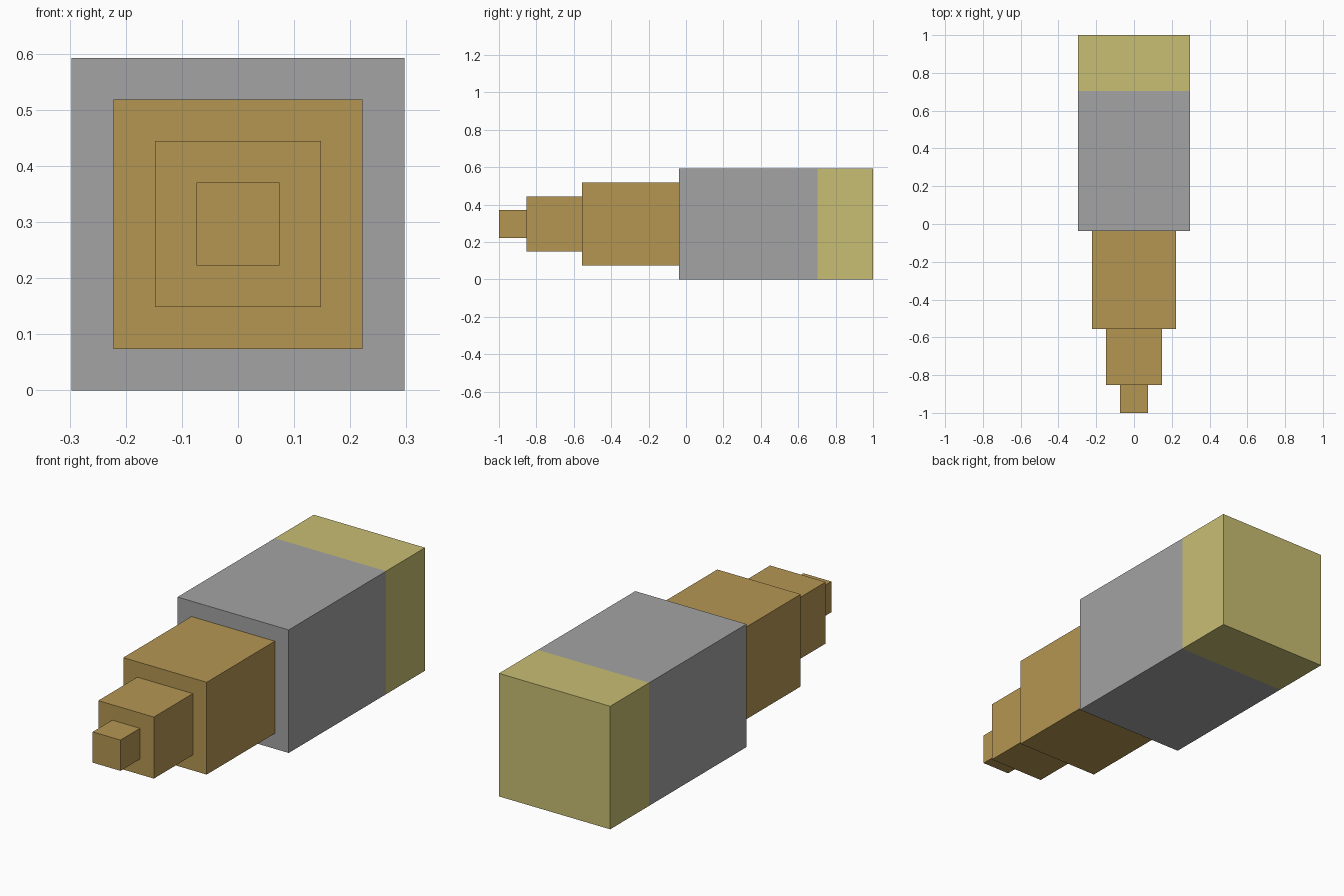
import bpy
import bmesh

cube = bpy.data.objects.get("Cube")
if cube:
    bpy.data.objects.remove(cube, do_unlink=True)

UNIT = 2 / 27          # whole model is 27 units long and 8 units wide
AXIS_Z = 4 * UNIT      # height of the shared centre line


def make_material(name, rgb):
    mat = bpy.data.materials.new(name)
    mat.use_nodes = True
    colour = (*rgb, 1.0)
    mat.diffuse_color = colour
    bsdf = next(n for n in mat.node_tree.nodes if n.type == 'BSDF_PRINCIPLED')
    bsdf.inputs["Base Color"].default_value = colour
    return mat


def make_block(name, width, start, end, mat):
    """Square block on the centre line, from start to end units behind the tip."""
    bm = bmesh.new()
    bmesh.ops.create_cube(bm, size=1)
    bmesh.ops.scale(bm, verts=bm.verts,
                    vec=(width * UNIT, (end - start) * UNIT, width * UNIT))
    mesh = bpy.data.meshes.new(name)
    bm.to_mesh(mesh)
    bm.free()
    mesh.materials.append(mat)
    obj = bpy.data.objects.new(name, mesh)
    obj.location = (0, (start + end) / 2 * UNIT - 1, AXIS_Z)
    bpy.context.collection.objects.link(obj)
    return obj


tan = make_material("tan", (0.462, 0.305, 0.084))
grey = make_material("grey", (0.366, 0.366, 0.366))
yellow = make_material("pale_yellow", (0.578, 0.515, 0.171))

# Stepped nose, from the tip backwards
make_block("nose_tip", 2, 0, 2, tan)
make_block("nose_middle", 4, 2, 6, tan)
make_block("nose_base", 6, 6, 13, tan)

# Main body and its flush rear end
make_block("body", 8, 13, 23, grey)
make_block("rear_cap", 8, 23, 27, yellow)
